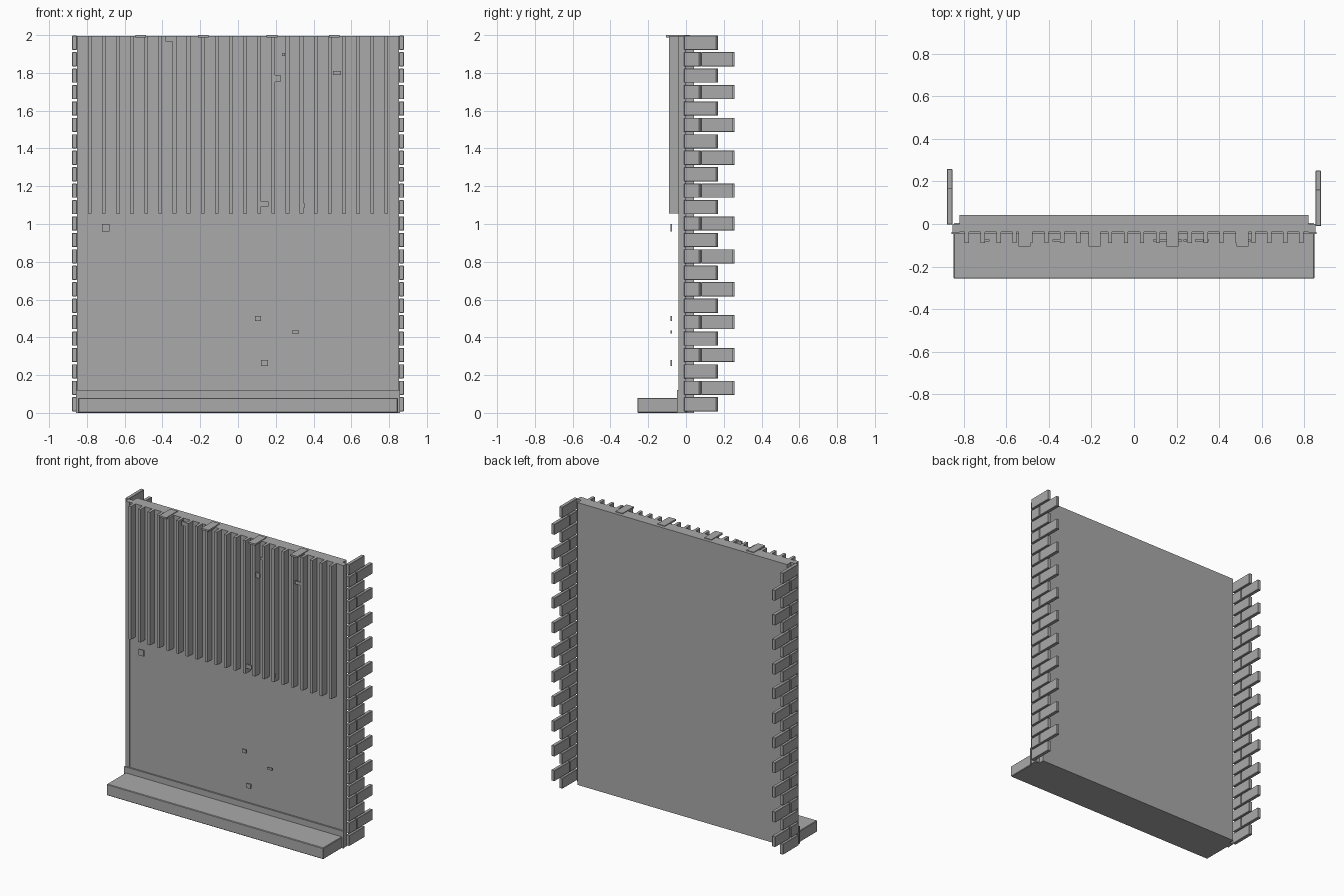
import bpy

if "Cube" in bpy.data.objects:
    bpy.data.objects.remove(bpy.data.objects["Cube"])

grey = bpy.data.materials.new("concrete_grey")
grey.diffuse_color = (0.4, 0.4, 0.4, 1)
grey.use_nodes = True
grey.node_tree.nodes["Principled BSDF"].inputs["Base Color"].default_value = grey.diffuse_color


def boxes(name, spans, bevel=0.0):
    """One object made of boxes given as (x0, x1, y0, y1, z0, z1)."""
    verts, faces = [], []
    for x0, x1, y0, y1, z0, z1 in spans:
        n = len(verts)
        verts += [(x, y, z) for z in (z0, z1)
                  for x, y in ((x0, y0), (x1, y0), (x1, y1), (x0, y1))]
        faces += [(n + 3, n + 2, n + 1, n), (n + 4, n + 5, n + 6, n + 7)]
        faces += [(n + i, n + (i + 1) % 4, n + 4 + (i + 1) % 4, n + 4 + i)
                  for i in range(4)]
    mesh = bpy.data.meshes.new(name)
    mesh.from_pydata(verts, [], faces)
    mesh.materials.append(grey)
    obj = bpy.data.objects.new(name, mesh)
    bpy.context.collection.objects.link(obj)
    if bevel:
        mod = obj.modifiers.new("soft_edges", 'BEVEL')
        mod.width = bevel
        mod.segments = 1
    return obj


# Main wall and the narrow strips at its two side edges
boxes("wall_panel", [(-0.82, 0.82, -0.037, 0.043, 0, 1.995)])
boxes("corner_strips", [(0.82, 0.853, -0.04, 0.0, 0, 1.995),
                        (-0.853, -0.82, -0.04, 0.0, 0, 1.995)])

# Ledge at the foot with a thin skirting behind it
boxes("base_ledge", [(-0.847, 0.847, -0.257, 0.004, 0, 0.08)], 0.004)
boxes("skirting", [(-0.857, 0.857, -0.048, -0.037, 0, 0.122)])

# Vertical slats on the upper half
slats = []
for i in range(22):
    x = -0.785 + i * 1.57 / 21
    slats.append((x - 0.01, x + 0.01, -0.09, -0.037, 1.055, 1.995))
boxes("slats", slats)

# Flat clips over the top edge
boxes("top_clips", [(x - 0.028, x + 0.028, -0.105, 0.02, 1.988, 2.0)
                    for x in (-0.515, -0.185, 0.18, 0.51)])

# Interlocking brick returns on both sides
for side, name, dy in ((1, "right_bricks", 0.0), (-1, "left_bricks", 0.008)):
    x0, x1 = sorted((side * 0.853, side * 0.878))
    bricks = []
    for row in range(23):
        z = 0.008 + row * 0.087
        runs = ((-0.01, 0.072), (0.08, 0.25)) if row % 2 else ((-0.01, 0.162),)
        bricks += [(x0, x1, a + dy, b + dy, z, z + 0.075) for a, b in runs]
    boxes(name, bricks, 0.002)

# Small loose chips in front of the wall: x, z, width, height
chips = [(-0.70, 0.98, 0.042, 0.042), (0.105, 0.50, 0.032, 0.025),
         (0.305, 0.428, 0.037, 0.016), (0.14, 0.263, 0.035, 0.032),
         (0.14, 1.105, 0.045, 0.027), (0.338, 1.097, 0.026, 0.027),
         (-0.365, 1.98, 0.037, 0.03), (0.21, 1.77, 0.032, 0.037),
         (0.24, 1.897, 0.016, 0.016), (0.525, 1.80, 0.043, 0.022)]
boxes("chips", [(x - w / 2, x + w / 2, -0.083, -0.073, z - h / 2, z + h / 2)
                for x, z, w, h in chips])
